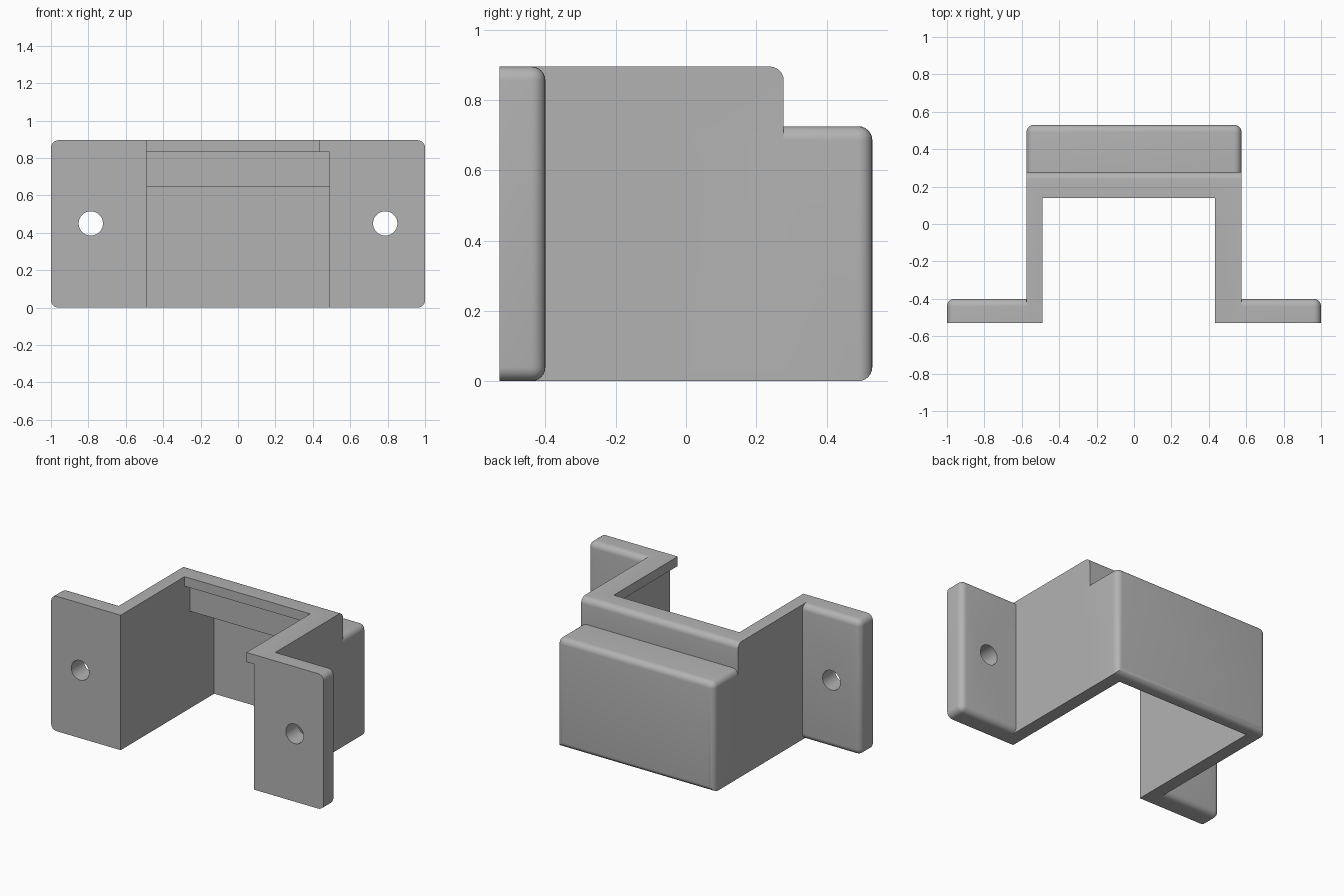
import bpy, bmesh, math

if "Cube" in bpy.data.objects:
    bpy.data.objects.remove(bpy.data.objects["Cube"])

R = 0.04  # fillet radius

grey = bpy.data.materials.new("plain grey")
grey.diffuse_color = (0.45, 0.45, 0.45, 1)
grey.use_nodes = True
grey.node_tree.nodes["Principled BSDF"].inputs["Base Color"].default_value = grey.diffuse_color


def box(name, lo, hi, rounded=None, radius=R):
    """Box from corner to corner; edges whose midpoint passes the rule are filleted."""
    bm = bmesh.new()
    bmesh.ops.create_cube(bm, size=1)
    for v in bm.verts:
        v.co = [(a + b) / 2 + c * (b - a) for a, b, c in zip(lo, hi, v.co)]
    if rounded:
        edges = [e for e in bm.edges if rounded((e.verts[0].co + e.verts[1].co) / 2)]
        bmesh.ops.bevel(bm, geom=edges, offset=radius, segments=6,
                        profile=0.5, affect='EDGES')
    mesh = bpy.data.meshes.new(name)
    bm.to_mesh(mesh)
    bm.free()
    obj = bpy.data.objects.new(name, mesh)
    bpy.context.collection.objects.link(obj)
    mesh.materials.append(grey)
    return obj


def combine(target, tool, operation):
    """Apply a boolean and remove the tool."""
    bpy.context.view_layer.objects.active = target
    mod = target.modifiers.new("combine", 'BOOLEAN')
    mod.operation, mod.solver, mod.object = operation, 'EXACT', tool
    bpy.ops.object.modifier_apply(modifier=mod.name)
    bpy.data.objects.remove(tool)


def near(a, b):
    return abs(a - b) < 1e-4


# Tall housing, rounded along its top back edge
bracket = box("bracket", (-0.575, -0.53, 0), (0.575, 0.278, 0.895),
              lambda m: near(m.y, 0.278) and near(m.z, 0.895))

# Lower rear step, rounded around the back and along its top sides
combine(bracket, box("rear_step", (-0.575, 0.0, 0), (0.575, 0.53, 0.725),
        lambda m: near(m.y, 0.53) or (near(abs(m.x), 0.575) and near(m.z, 0.725))),
        'UNION')

# Mounting flanges, rounded on the back rim and outer corners
for s in (-1, 1):
    x0, x1 = sorted((s * 0.53, s))
    combine(bracket, box("flange", (x0, -0.53, 0), (x1, -0.40, 0.895),
            lambda m: (near(m.y, -0.40) and not near(m.x, s * 0.53))
            or (near(m.x, s) and near(m.y, -0.465))), 'UNION')

# Stepped cavity: deep lower pocket, shallower upper pocket, top opening
for lo, hi in (((-0.49, -1, -0.5), (0.49, 0.45, 0.645)),
               ((-0.49, -1, -0.5), (0.49, 0.195, 0.832)),
               ((-0.49, -1, -0.5), (0.432, 0.14, 1.5))):
    combine(bracket, box("pocket", lo, hi), 'DIFFERENCE')

# Screw holes
for s in (-1, 1):
    bpy.ops.mesh.primitive_cylinder_add(vertices=40, radius=0.065, depth=0.6,
                                        location=(s * 0.787, -0.465, 0.45),
                                        rotation=(math.pi / 2, 0, 0))
    hole = bpy.context.object
    hole.data.materials.append(grey)
    combine(bracket, hole, 'DIFFERENCE')

# Smooth fillets and holes, crisp corners
bpy.ops.object.select_all(action='DESELECT')
bracket.select_set(True)
bpy.context.view_layer.objects.active = bracket
bpy.ops.object.shade_smooth_by_angle(angle=math.radians(30))
